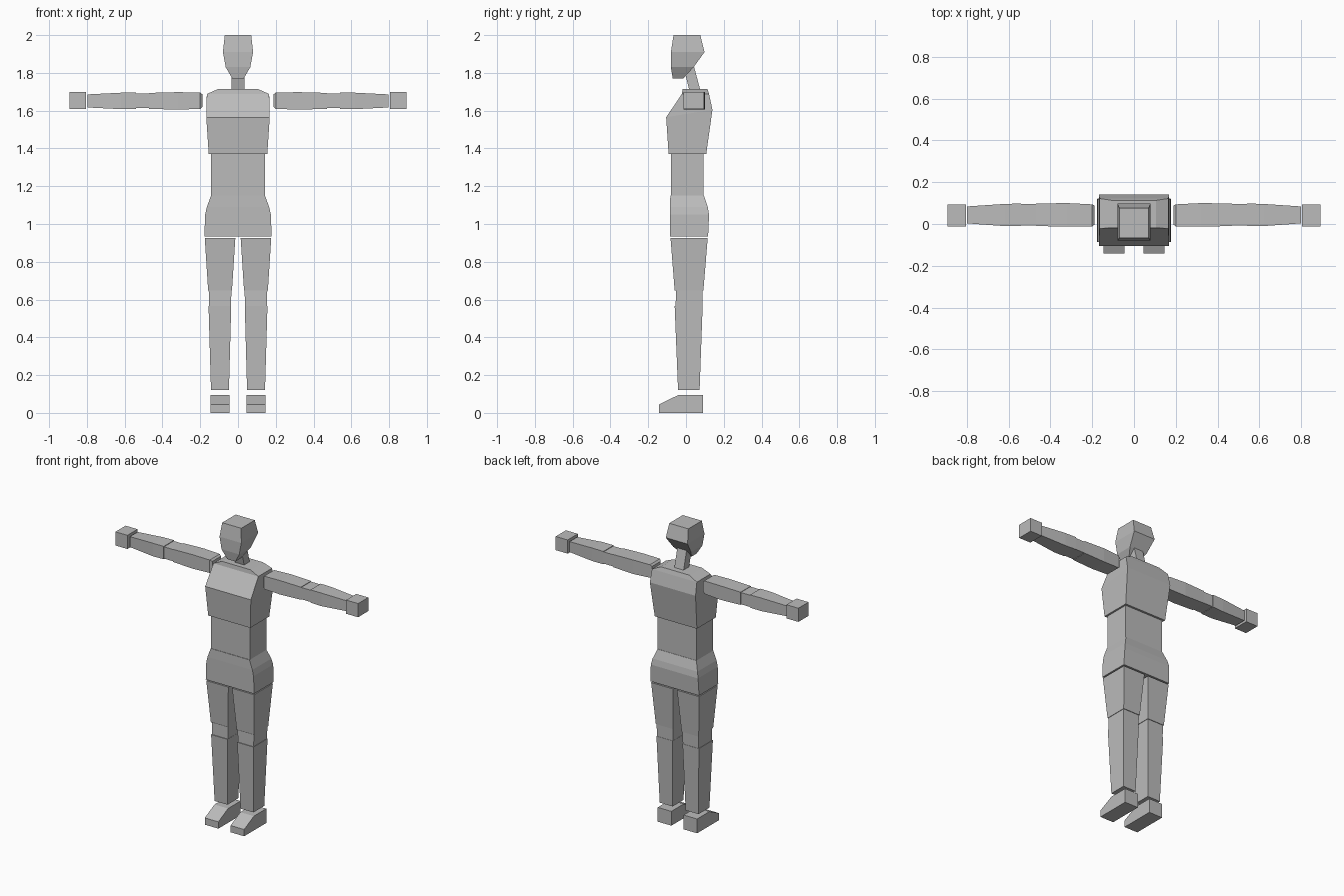
import bpy, bmesh

if "Cube" in bpy.data.objects:
    bpy.data.objects.remove(bpy.data.objects["Cube"])

grey = bpy.data.materials.new("mannequin grey")
grey.diffuse_color = (0.5, 0.5, 0.5, 1)
grey.use_nodes = True
grey.node_tree.nodes["Principled BSDF"].inputs["Base Color"].default_value = grey.diffuse_color


def finish(name, bm):
    bmesh.ops.recalc_face_normals(bm, faces=bm.faces)
    mesh = bpy.data.meshes.new(name)
    bm.to_mesh(mesh)
    bm.free()
    mesh.materials.append(grey)
    ob = bpy.data.objects.new(name, mesh)
    bpy.context.collection.objects.link(ob)


def loft(name, rings):
    """Skin a closed block through four-cornered rings."""
    bm = bmesh.new()
    loops = [[bm.verts.new(p) for p in ring] for ring in rings]
    for a, b in zip(loops, loops[1:]):
        for i in range(4):
            j = (i + 1) % 4
            bm.faces.new((a[i], a[j], b[j], b[i]))
    bm.faces.new(loops[0])
    bm.faces.new(loops[-1])
    finish(name, bm)


def level(x0, x1, y0, y1, z, zback=None):
    """Ring across the body; the back edge may sit at another height."""
    zb = z if zback is None else zback
    return [(x0, y0, z), (x1, y0, z), (x1, y1, zb), (x0, y1, zb)]


def mid(w, y0, y1, z, zback=None):
    return level(-w, w, y0, y1, z, zback)


# Head and neck
loft("head", [mid(.03, -.07, -.015, 1.77), mid(.065, -.08, .04, 1.83),
              mid(.08, -.08, .098, 1.91), mid(.07, -.066, .076, 2.0)])
loft("neck", [mid(.034, .02, .078, 1.70), mid(.034, -.015, .042, 1.835)])

# Torso
loft("chest", [mid(.155, -.092, .107, 1.37), mid(.168, -.105, .14, 1.565, 1.605),
               mid(.165, -.022, .122, 1.688), mid(.105, -.018, .113, 1.715)])
loft("waist", [mid(.143, -.08, .093, 1.147), mid(.143, -.08, .093, 1.372)])
loft("hips", [mid(.178, -.085, .117, .935), mid(.174, -.085, .122, 1.05),
              mid(.165, -.085, .115, 1.09), mid(.143, -.083, .095, 1.15)])

for side, s in (("left", 1), ("right", -1)):
    def leg(x0, x1, y0, y1, z):
        return level(s * x0, s * x1, y0, y1, z)

    def arm(x, y0, y1, z0, z1):
        return [(s * x, y0, z0), (s * x, y1, z0), (s * x, y1, z1), (s * x, y0, z1)]

    # Leg
    loft(side + "_thigh", [leg(.032, .158, -.06, .092, .647),
                           leg(.014, .176, -.082, .115, .927)])
    loft(side + "_knee", [leg(.037, .153, -.055, .086, .56),
                          leg(.035, .155, -.053, .088, .65)])
    loft(side + "_shin", [leg(.048, .143, -.042, .072, .12),
                          leg(.036, .156, -.06, .088, .565)])

    # Foot with a sloping instep
    loft(side + "_foot", [
        [(s * .045, y, 0), (s * .145, y, 0), (s * .145, y, z), (s * .045, y, z)]
        for y, z in ((-.142, .045), (-.04, .095), (.09, .095))])

    # Arm and hand
    loft(side + "_upper_arm", [arm(.188, -.002, .088, 1.622, 1.686),
                               arm(.2, -.012, .094, 1.61, 1.696),
                               arm(.32, -.012, .1, 1.605, 1.698),
                               arm(.47, -.01, .098, 1.61, 1.694)])
    loft(side + "_elbow", [arm(.468, -.007, .095, 1.613, 1.691),
                           arm(.545, -.007, .095, 1.613, 1.691)])
    loft(side + "_forearm", [arm(.54, -.01, .098, 1.61, 1.695),
                             arm(.62, -.01, .096, 1.608, 1.695),
                             arm(.798, .003, .084, 1.617, 1.686)])
    loft(side + "_hand", [arm(.805, -.013, .094, 1.608, 1.699),
                          arm(.893, -.013, .094, 1.608, 1.699)])
